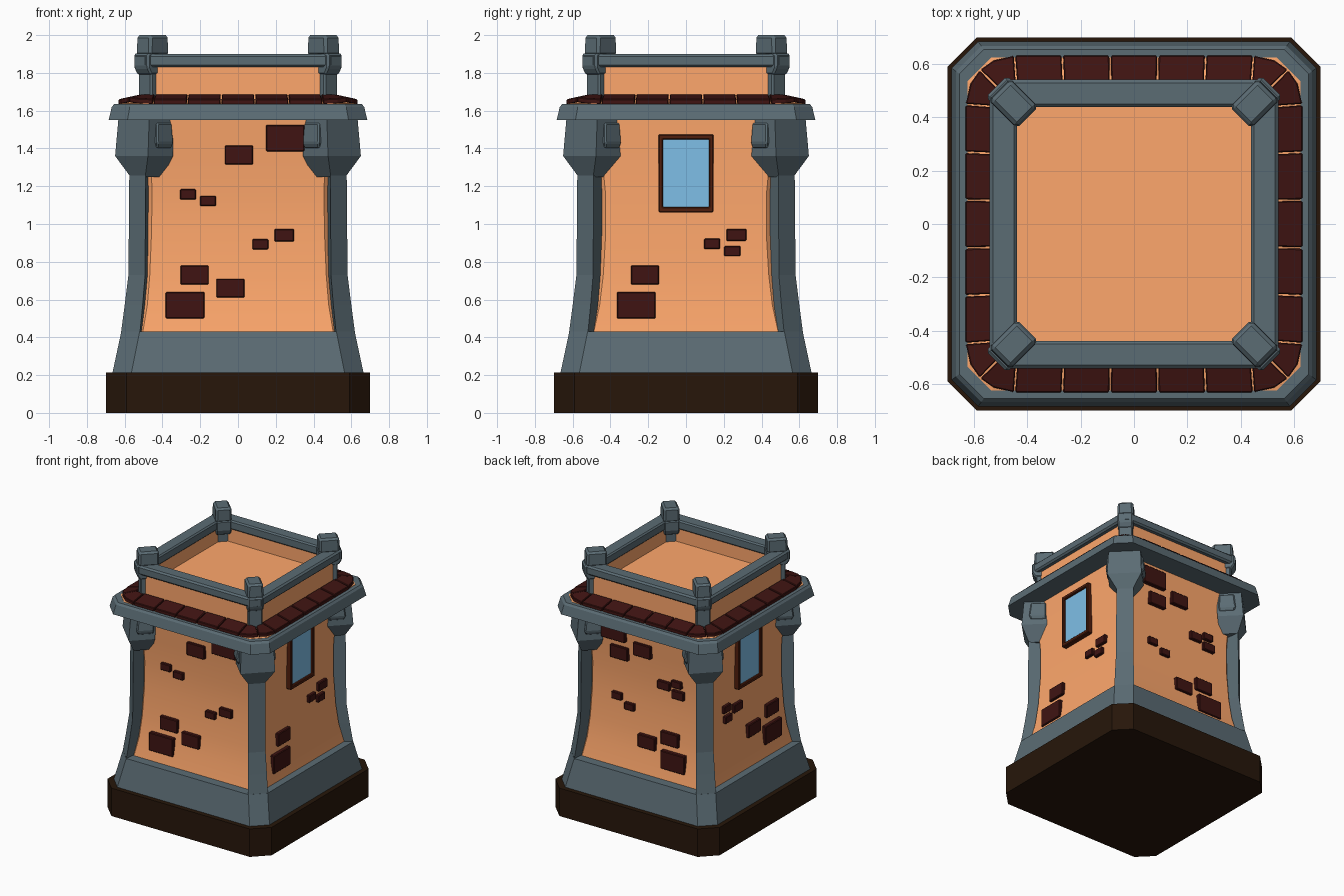
import bpy, bmesh, math
from mathutils import Matrix, Vector

if "Cube" in bpy.data.objects:
    bpy.data.objects.remove(bpy.data.objects["Cube"])


def material(name, rgb):
    m = bpy.data.materials.new(name)
    m.diffuse_color = (*rgb, 1)
    m.use_nodes = True
    m.node_tree.nodes["Principled BSDF"].inputs["Base Color"].default_value = m.diffuse_color
    return m


STONE = material("stone", (0.105, 0.15, 0.175))
PLASTER = material("plaster", (1.0, 0.39, 0.15))
BRICK = material("brick", (0.05, 0.007, 0.006))
SOIL = material("dark_base", (0.02, 0.008, 0.003))
WOOD = material("window_wood", (0.08, 0.013, 0.004))
GLASS = material("window_glass", (0.21, 0.52, 0.8))


def octagon(r, cut, z, ry=None):
    ry = ry or r
    return [Vector((x, y, z)) for x, y in (
        (r - cut, -ry), (r, cut - ry), (r, ry - cut), (r - cut, ry),
        (cut - r, ry), (-r, ry - cut), (-r, cut - ry), (cut - r, -ry))]


def add_loft(bm, rings, closed=False, rot=0, mirror=(1, 1)):
    """Skin rings of points; cap the ends unless the rings form a closed loop."""
    turn = Matrix.Diagonal((*mirror, 1)) @ Matrix.Rotation(rot, 3, 'Z')
    vs = [[bm.verts.new(turn @ Vector(p)) for p in ring] for ring in rings]
    n = len(vs[0])
    pairs = list(zip(vs, vs[1:])) + ([(vs[-1], vs[0])] if closed else [])
    for a, b in pairs:
        for i in range(n):
            j = (i + 1) % n
            bm.faces.new((a[i], a[j], b[j], b[i]))
    if not closed:
        bm.faces.new(vs[0][::-1])
        bm.faces.new(vs[-1])


def add_box(bm, x0, x1, y0, y1, z0, z1, rot=0):
    add_loft(bm, [[(x0, y0, z), (x1, y0, z), (x1, y1, z), (x0, y1, z)]
                  for z in (z0, z1)], rot=rot)


def finish(name, bm, mat, bevel=0, smooth=False):
    bmesh.ops.recalc_face_normals(bm, faces=bm.faces)
    me = bpy.data.meshes.new(name)
    bm.to_mesh(me)
    bm.free()
    me.materials.append(mat)
    ob = bpy.data.objects.new(name, me)
    bpy.context.collection.objects.link(ob)
    if bevel:
        mod = ob.modifiers.new("bevel", 'BEVEL')
        mod.width, mod.segments = bevel, 1
    if smooth:
        bpy.ops.object.select_all(action='DESELECT')
        ob.select_set(True)
        bpy.context.view_layer.objects.active = ob
        bpy.ops.object.shade_smooth_by_angle(angle=math.radians(30))
    return ob


def octagon_part(name, mat, profile, closed=False, smooth=False):
    bm = bmesh.new()
    add_loft(bm, [octagon(*p) for p in profile], closed)
    return finish(name, bm, mat, smooth=smooth)


def corner_part(name, mat, sections, bevel=0):
    """Lofts facing each diagonal; section = (inner, outer, half width, z)."""
    bm = bmesh.new()
    for k in range(4):
        add_loft(bm, [[(a, -w, z), (b, -w, z), (b, w, z), (a, w, z)]
                      for a, b, w, z in sections], rot=math.radians(45 + 90 * k))
    return finish(name, bm, mat, bevel)


# Wall depth by height: (z, half size in x, half size in y)
WALL = [(0.42, 0.565, 0.55), (0.57, 0.54, 0.517), (0.73, 0.527, 0.498), (0.95, 0.518, 0.485),
        (1.15, 0.515, 0.485), (1.36, 0.52, 0.505), (1.57, 0.53, 0.525)]


def wall_depth(z, k):
    """Interpolated wall distance; odd k are the x faces."""
    c = 1 if k % 2 else 2
    for a, b in zip(WALL, WALL[1:]):
        if z <= b[0]:
            return a[c] + (b[c] - a[c]) * (z - a[0]) / (b[0] - a[0])


# Body, from the ground up: (half width, corner cut, z)
octagon_part("base", SOIL, [(0.70, 0.11, 0), (0.70, 0.11, 0.215)])
octagon_part("plinth", STONE, [(0.665, 0.10, 0.21), (0.618, 0.097, 0.43)])
octagon_part("wall", PLASTER, [(x, 0.06, z, y) for z, x, y in WALL], smooth=True)
octagon_part("ledge", STONE, [(0.685, 0.10, 1.55), (0.668, 0.095, 1.62),
                              (0.655, 0.092, 1.635), (0.625, 0.09, 1.635)])
octagon_part("roof_core", PLASTER, [(0.628, 0.09, 1.62), (0.625, 0.09, 1.637), (0.51, 0.06, 1.66)])
octagon_part("parapet", PLASTER, [(0.505, 0.05, 1.63), (0.505, 0.05, 1.85),
                                  (0.45, 0.03, 1.85), (0.45, 0.03, 1.73)])
octagon_part("parapet_rail", STONE, [(0.53, 0.05, 1.83), (0.542, 0.05, 1.842), (0.542, 0.05, 1.888),
                                     (0.53, 0.05, 1.9), (0.45, 0.03, 1.9), (0.44, 0.03, 1.89),
                                     (0.44, 0.03, 1.84), (0.45, 0.03, 1.83)], closed=True)

# Corner pillars: (z, far edge, near edge) of the diagonal face, mirrored to four corners
bm = bmesh.new()
for mirror in ((1, 1), (-1, 1), (1, -1), (-1, -1)):
    add_loft(bm, [[(a, b, z), (b, a, z), (b - 0.02, 0.43, z), (a - 0.08, b - 0.045, z)]
                  for z, a, b in ((0.42, 0.62, 0.52), (0.57, 0.6, 0.505),
                                  (0.73, 0.58, 0.492), (1.32, 0.575, 0.489))], mirror=mirror)
finish("corner_pillars", bm, STONE)

# Corner brackets and parapet posts
corner_part("corner_brackets", STONE, [(0.62, 0.75, 0.055, 1.25), (0.61, 0.797, 0.123, 1.36),
                                       (0.60, 0.78, 0.115, 1.56)])
corner_part("bracket_wings", STONE, [(0.62, 0.73, 0.125, 1.40), (0.62, 0.742, 0.14, 1.43),
                                     (0.62, 0.73, 0.128, 1.535)], 0.008)
corner_part("lower_posts", STONE, [(0.60, 0.70, 0.05, 1.64), (0.60, 0.70, 0.05, 1.81)], 0.008)
corner_part("post_collars", STONE, [(0.58, 0.705, 0.055, 1.79), (0.565, 0.73, 0.056, 1.83),
                                    (0.565, 0.73, 0.056, 1.903)], 0.01)
corner_part("post_caps", STONE, [(0.568, 0.715, 0.058, 1.89), (0.568, 0.71, 0.055, 2.0)], 0.014)

# Roof tiles: five per side plus two at each corner; point = (x, distance outwards)
bm = bmesh.new()
xs = [-0.44, -0.264, -0.088, 0.088, 0.264, 0.44]
tiles = [[(a * 1.02, 0.634), (b * 1.02, 0.634), (b, 0.51), (a, 0.51)] for a, b in zip(xs, xs[1:])]
tiles.append([(0.449, 0.634), (0.53, 0.617), (0.58, 0.58), (0.51, 0.51), (0.44, 0.51)])
tiles.append([(p[1], p[0]) for p in reversed(tiles[-1])])
for k in range(4):
    for t in tiles:
        c = sum((Vector(p) for p in t), Vector((0, 0))) / len(t)
        rings = []
        for lift in (0, 0.028):
            ring = []
            for p in t:
                q = Vector(p) + (c - Vector(p)).normalized() * 0.004
                slope = (0.634 - max(q)) * 0.22
                ring.append((q.x, -q.y, 1.632 + slope + lift))
            rings.append(ring)
        add_loft(bm, rings, rot=math.radians(90 * k))
finish("roof_tiles", bm, BRICK, 0.004)

# Loose bricks: (centre across, centre height, size) per face, sizes 0..3
SIZES = [(0.085, 0.055), (0.105, 0.065), (0.15, 0.1), (0.205, 0.14)]
front = [(0.25, 1.455, 3), (0.005, 1.365, 2), (-0.265, 1.157, 0), (-0.158, 1.122, 0),
         (0.118, 0.892, 0), (0.245, 0.94, 1), (-0.23, 0.73, 2), (-0.04, 0.66, 2), (-0.28, 0.57, 3)]
right = [(-0.263, 0.57, 3), (-0.217, 0.73, 2), (0.138, 0.895, 0), (0.267, 0.942, 1),
         (0.245, 0.857, 0)]
back = [(-0.25, 1.455, 3), (-0.21, 1.29, 2), (-0.01, 1.36, 2), (-0.24, 0.945, 0),
        (-0.13, 0.89, 0), (0.16, 1.13, 1), (0.27, 1.165, 0), (0.28, 1.085, 1),
        (0.03, 0.665, 2), (0.22, 0.735, 2), (0.26, 0.575, 3)]
left = [(-0.26, 0.96, 0), (-0.13, 0.925, 1), (-0.25, 0.88, 0), (0.28, 0.76, 2),
        (0.05, 0.695, 2), (0.27, 0.59, 3)]
bm = bmesh.new()
for k, bricks in enumerate((front, right, back, left)):
    for u, z, s in bricks:
        w, h = SIZES[s]
        face = wall_depth(z, k)
        add_box(bm, u - w / 2, u + w / 2, -face - 0.024, -face + 0.04,
                z - h / 2, z + h / 2, math.radians(90 * k))
finish("wall_bricks", bm, BRICK, 0.005)

# Windows on the right and left faces
bars, panes = bmesh.new(), bmesh.new()
for k in (1, 3):
    rot = math.radians(90 * k)
    rings = [[(-x, y, z0), (x, y, z0), (x, y, z1), (-x, y, z1)] for x, y, z0, z1 in
             ((0.145, -0.50, 1.062, 1.475), (0.145, -0.555, 1.062, 1.475),
              (0.122, -0.555, 1.09, 1.448), (0.122, -0.50, 1.09, 1.448))]
    add_loft(bars, rings, closed=True, rot=rot)
    add_box(panes, -0.126, 0.126, -0.538, -0.50, 1.085, 1.453, rot)
finish("window_frames", bars, WOOD, 0.005)
finish("window_panes", panes, GLASS)
